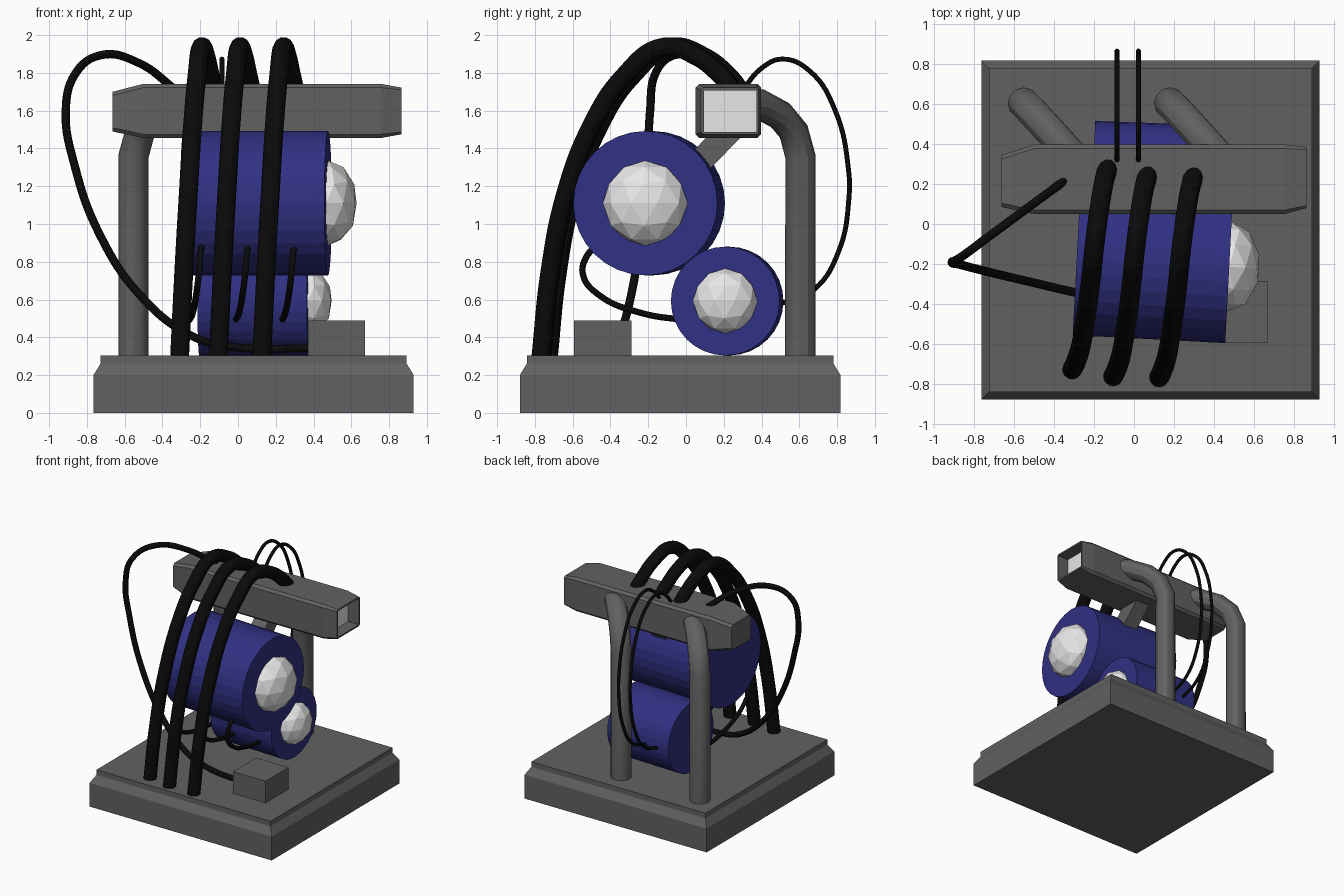
import bpy, bmesh, math
from mathutils import Vector, Matrix

cube = bpy.data.objects.get("Cube")
if cube:
    bpy.data.objects.remove(cube, do_unlink=True)


def material(name, r, g, b):
    m = bpy.data.materials.new(name)
    m.use_nodes = True
    m.diffuse_color = (r, g, b, 1)
    bsdf = next(n for n in m.node_tree.nodes if n.type == "BSDF_PRINCIPLED")
    bsdf.inputs["Base Color"].default_value = (r, g, b, 1)
    return m


GREY = material("machine grey", .12, .12, .12)
BLUE = material("drum blue", .03, .03, .23)
BLACK = material("cable black", .003, .003, .003)
WHITE = material("lamp white", .8, .8, .8)


def finish(name, bm, *mats):
    bmesh.ops.recalc_face_normals(bm, faces=bm.faces)
    mesh = bpy.data.meshes.new(name)
    bm.to_mesh(mesh)
    bm.free()
    ob = bpy.data.objects.new(name, mesh)
    bpy.context.collection.objects.link(ob)
    for m in mats:
        mesh.materials.append(m)
    return ob


def rect(u0, u1, v0, v1, c=0):
    """Rectangle outline, with chamfered corners when c > 0."""
    if not c:
        return [(u0, v0), (u1, v0), (u1, v1), (u0, v1)]
    return [(u0 + c, v0), (u1 - c, v0), (u1, v0 + c), (u1, v1 - c),
            (u1 - c, v1), (u0 + c, v1), (u0, v1 - c), (u0, v0 + c)]


def loft(name, rings, mats, end_index=0):
    """Skin closed rings of points and cap both ends."""
    bm = bmesh.new()
    vs = [[bm.verts.new(p) for p in ring] for ring in rings]
    n = len(vs[0])
    for a, b in zip(vs, vs[1:]):
        for i in range(n):
            j = (i + 1) % n
            bm.faces.new((a[i], a[j], b[j], b[i]))
    bm.faces.new(vs[0])
    bm.faces.new(vs[-1]).material_index = end_index
    return finish(name, bm, *mats)


def tube(name, points, radius, mat, smooth_path=True, sides=4, steps=8):
    """Round tube along a path, turned into a mesh."""
    cu = bpy.data.curves.new(name, "CURVE")
    cu.dimensions = "3D"
    cu.bevel_depth = radius
    cu.bevel_resolution = sides
    cu.resolution_u = steps
    cu.use_fill_caps = True
    sp = cu.splines.new("BEZIER" if smooth_path else "POLY")
    pts = sp.bezier_points if smooth_path else sp.points
    pts.add(len(points) - 1)
    for p, co in zip(pts, points):
        if smooth_path:
            p.co = co
            p.handle_left_type = p.handle_right_type = "AUTO"
        else:
            p.co = (*co, 1)
    cu.materials.append(mat)
    ob = bpy.data.objects.new(name, cu)
    bpy.context.collection.objects.link(ob)
    bpy.ops.object.select_all(action="DESELECT")
    ob.select_set(True)
    bpy.context.view_layer.objects.active = ob
    bpy.ops.object.convert(target="MESH")
    bpy.ops.object.shade_smooth_by_angle(angle=math.radians(30))
    return ob


def drum(name, centre, radius, length, yaw, dome_r, dome_depth):
    """Drum lying along x with a faceted dome on its +x end."""
    place = Matrix.Translation(centre) @ Matrix.Rotation(math.radians(yaw), 4, "Z")
    bm = bmesh.new()
    bmesh.ops.create_cone(bm, cap_ends=True, segments=32, radius1=radius, radius2=radius,
                          depth=length, matrix=place @ Matrix.Rotation(math.pi / 2, 4, "Y"))
    finish(name, bm, BLUE)
    bm = bmesh.new()
    bmesh.ops.create_icosphere(bm, subdivisions=2, radius=1, matrix=place
                               @ Matrix.Translation((length / 2, 0, 0))
                               @ Matrix.Diagonal((dome_depth, dome_r, dome_r, 1)))
    finish(name + "_dome", bm, WHITE)


# Stepped base plate
base = []
for z, d in ((0, 0), (.2, 0), (.262, .038), (.305, .038)):
    base.append([(x, y, z) for x, y in rect(-.765 + d, .93 - d, -.88 + d, .818 - d)])
loft("base", base, [GREY])

# Small box on the base
loft("control_box", [[(x, y, z) for x, y in rect(.37, .672, -.593, -.288)]
                     for z in (.3, .488)], [GREY])

# Top beam, tapered at both ends, with a recessed white end panel
sections = [(-.665, .085, .345, 1.49, 1.70), (-.5, .05, .398, 1.455, 1.742),
            (.755, .05, .398, 1.455, 1.742), (.865, .08, .385, 1.475, 1.722),
            (.865, .095, .372, 1.488, 1.708), (.765, .095, .372, 1.488, 1.708)]
chamfers = (.02, .02, .02, .012, .002, .002)
beam = [[(x, y, z) for y, z in rect(y0, y1, z0, z1, c)]
        for (x, y0, y1, z0, z1), c in zip(sections, chamfers)]
loft("top_beam", beam, [GREY, WHITE], end_index=1)

# Two bent posts behind the beam
for side, x in (("right", -.553), ("left", .18)):
    bend = [(0, .605, .28), (0, .605, 1.36), (.035, .57, 1.49),
            (.1, .5, 1.575), (.2, .39, 1.635), (.28, .3, 1.64)]
    tube(side + "_post", [(x + dx, y, z) for dx, y, z in bend], .08, GREY, smooth_path=False)

# Slanted strut from the beam to the upper drum
along = Vector((0, -.7, -.71))
across = Vector((0, .71, -.7))
start = Vector((.15, .28, 1.54))
loft("strut", [[start + along * t + Vector((u, 0, 0)) + across * v
                for u, v in rect(-.065, .065, -.065, .065)] for t in (0, .45)], [GREY])

# Drums
drum("upper_drum", (.095, -.195, 1.11), .382, .765, -3, .225, .155)
drum("lower_drum", (.085, .218, .592), .288, .58, -2, .172, .125)

# Three thick cables arching from the base to the beam
arch = [(-.75, .28), (-.70, .75), (-.62, 1.15), (-.48, 1.52), (-.31, 1.78),
        (-.1, 1.937), (.07, 1.89), (.2, 1.79), (.28, 1.69)]
for i, (x0, x1, shift) in enumerate(((-.31, -.125, .02), (-.105, .075, -.015), (.125, .305, -.02))):
    path = [(x0 + (x1 - x0) * k / 8, y + shift, z) for k, (y, z) in enumerate(arch)]
    tube(f"thick_cable_{i + 1}", path, .05, BLACK)

# Looping side cable from the beam to the control box
tube("side_cable", [(-.33, .23, 1.71), (-.52, .09, 1.85), (-.73, -.065, 1.893),
                    (-.865, -.165, 1.79), (-.912, -.19, 1.6), (-.865, -.205, 1.31),
                    (-.73, -.24, .94), (-.52, -.29, .625), (-.26, -.35, .415),
                    (-.05, -.39, .352), (.39, -.45, .34)], .022, BLACK)

# Thin cables linking the two drums
for i, x in enumerate((-.2, .045, .29)):
    link = [(.01, -.45, .9), (0, -.525, .83), (-.008, -.545, .73), (-.022, -.455, .62),
            (-.04, -.24, .53), (-.055, -.03, .495), (-.06, .05, .49)]
    tube(f"link_cable_{i + 1}", [(x + dx, y, z) for dx, y, z in link], .017, BLACK)

# Two thin loops behind, from the beam to the lower drum
rear = [(.3, 1.71), (.4, 1.825), (.51, 1.873), (.655, 1.81), (.79, 1.6), (.86, 1.29),
        (.862, 1.13), (.81, .86), (.68, .655), (.48, .57)]
for i, x in enumerate((-.085, .022)):
    tube(f"rear_cable_{i + 1}", [(x, y, z) for y, z in rear], .013, BLACK)
